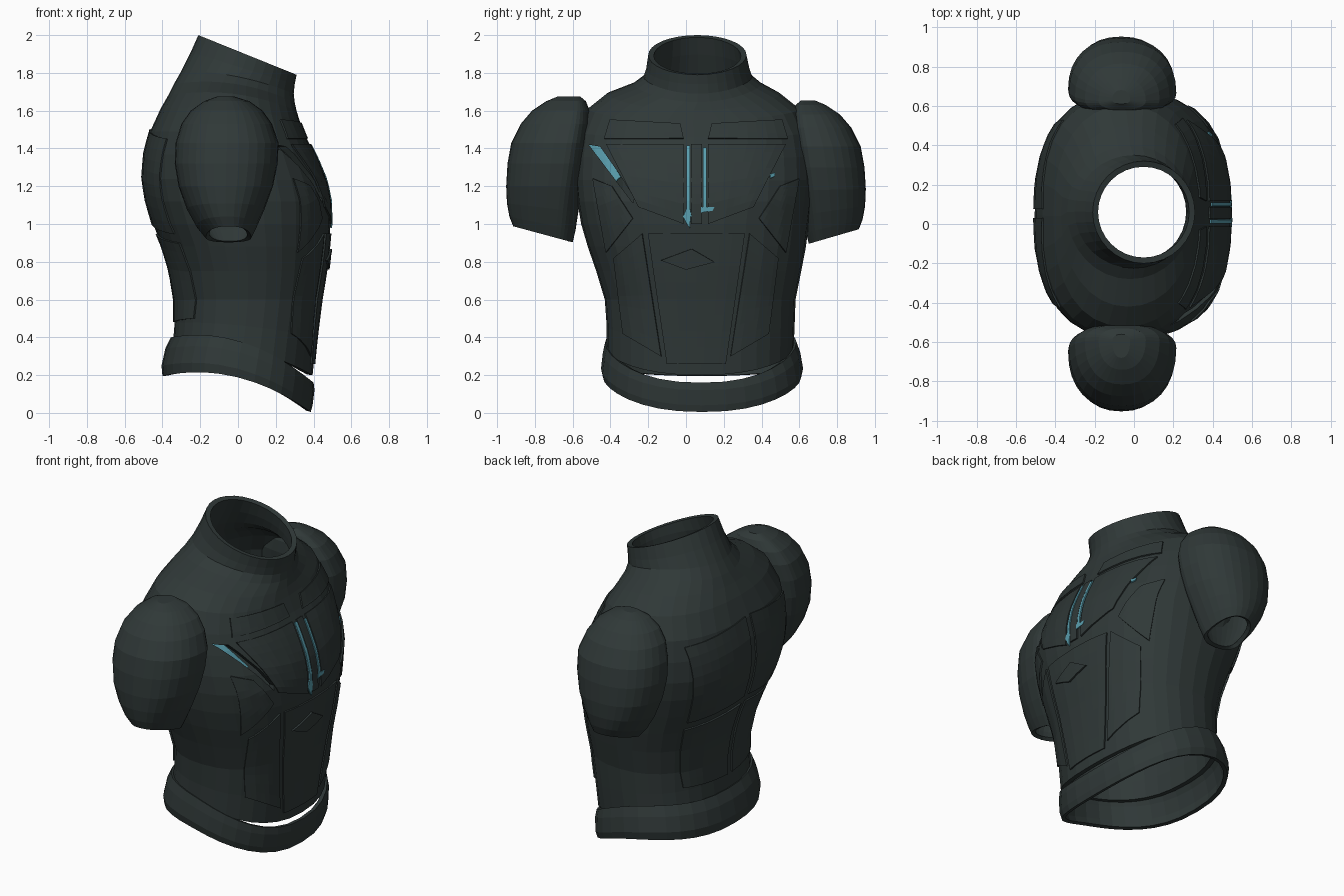
import bpy, bmesh, math
from mathutils import Vector
from mathutils.bvhtree import BVHTree

if "Cube" in bpy.data.objects:
    bpy.data.objects.remove(bpy.data.objects["Cube"])

def material(name, col):
    m = bpy.data.materials.new(name)
    m.diffuse_color = (*col, 1)
    m.use_nodes = True
    m.node_tree.nodes["Principled BSDF"].inputs["Base Color"].default_value = m.diffuse_color
    return m

DARK = material("dark green grey", (0.029, 0.040, 0.039))
TEAL = material("teal", (0.10, 0.34, 0.42))
SEG = 32
MID = 0.06  # y of the torso's centre line

def finish(name, bm, mat, thick=0.0, offset=-1):
    me = bpy.data.meshes.new(name)
    bm.to_mesh(me)
    bm.free()
    ob = bpy.data.objects.new(name, me)
    bpy.context.collection.objects.link(ob)
    me.materials.append(mat)
    if thick:
        s = ob.modifiers.new("thickness", 'SOLIDIFY')
        s.thickness, s.offset = thick, offset
    return ob

def spow(v, e):
    return math.copysign(abs(v) ** e, v)

def loft(rings, cap=False, wide=0.5):
    """rings: back x, back z, front x, front z, y min, y max, sag, squareness
    wide: where between y min and y max the section is widest"""
    bm = bmesh.new()
    rows = []
    for xb, zb, xf, zf, y0, y1, sag, sq in rings:
        row = []
        for i in range(SEG):
            a = 2 * math.pi * i / SEG
            u, v = spow(math.cos(a), 2 / sq), spow(math.sin(a), 2 / sq)
            z = zb + (zf - zb) * (u + 1) / 2 + sag * (1 - u * u)
            yc = y0 + (y1 - y0) * wide
            y = yc + v * ((y1 - yc) if v > 0 else (yc - y0))
            row.append(bm.verts.new(((xb + xf) / 2 + u * (xf - xb) / 2, y, z)))
        rows.append(row)
    for r, s in zip(rows, rows[1:]):
        for i in range(SEG):
            j = (i + 1) % SEG
            bm.faces.new((r[i], r[j], s[j], s[i]))
    if cap:
        bm.faces.new(rows[-1])
    bm.normal_update()
    return bm

# torso shell with shoulders and slanted collar
torso = loft([
    (-.345, .365, .395, .20, -.42, .57, .06, 2.3),
    (-.335, .48, .415, .40, -.42, .575, .02, 2.3),
    (-.335, .60, .44, .60, -.43, .58, 0, 2.3),
    (-.36, .75, .465, .75, -.475, .61, 0, 2.3),
    (-.40, .88, .48, .88, -.52, .635, 0, 2.35),
    (-.45, 1.0, .49, 1.0, -.555, .65, 0, 2.4),
    (-.485, 1.12, .488, 1.12, -.575, .665, 0, 2.5),
    (-.505, 1.24, .465, 1.23, -.585, .675, 0, 2.5),
    (-.495, 1.37, .415, 1.35, -.58, .67, 0, 2.5),
    (-.465, 1.49, .36, 1.46, -.565, .65, .01, 2.5),
    (-.41, 1.61, .325, 1.55, -.52, .60, .03, 2.3),
    (-.37, 1.68, .31, 1.60, -.42, .50, .05, 2.1),
    (-.34, 1.74, .30, 1.645, -.28, .40, .05, 2),
    (-.30, 1.81, .295, 1.69, -.225, .35, .03, 2),
    (-.25, 1.91, .30, 1.74, -.21, .335, 0, 2),
    (-.21, 2.0, .31, 1.79, -.20, .32, 0, 2),
])
surface = BVHTree.FromBMesh(torso)
# arm openings under the shoulder guards
holes = []
for f in torso.faces:
    c = f.calc_center_median()
    if abs(c.y - .05) > .42 and ((c.x + .06) / .16) ** 2 + ((c.z - 1.32) / .2) ** 2 < 1:
        holes.append(f)
bmesh.ops.delete(torso, geom=holes, context='FACES')
shell = finish("torso_shell", torso, DARK, .03)

# diagonal slot cut through the right side of the chest
bm = bmesh.new()
SLOT = [(-.515, 1.42), (-.28, 1.11), (-.275, 1.14), (-.35, 1.26), (-.455, 1.41)]
f = bm.faces.new([bm.verts.new((.05, y, z)) for y, z in SLOT])
ext = bmesh.ops.extrude_face_region(bm, geom=[f])
for v in ext["geom"]:
    if isinstance(v, bmesh.types.BMVert):
        v.co.x = .7
bmesh.ops.recalc_face_normals(bm, faces=bm.faces)
cutter = finish("slot_cutter", bm, DARK)
cutter.hide_render = True
cutter.hide_viewport = True
cut = shell.modifiers.new("slot", 'BOOLEAN')
cut.operation, cut.object = 'DIFFERENCE', cutter

# hem belt
finish("hem_belt", loft([
    (-.40, .195, .385, .005, -.44, .61, .09, 2.3),
    (-.405, .25, .395, .04, -.45, .62, .09, 2.3),
    (-.385, .34, .405, .12, -.44, .605, .09, 2.3),
    (-.355, .40, .40, .16, -.428, .585, .095, 2.3),
]), DARK, .025)

# shoulder guards: z, x min, x max, outer y, inner y
GUARD = [(.93, -.17, .07, .915, .60), (.99, -.22, .10, .935, .585),
         (1.08, -.27, .14, .948, .57), (1.2, -.315, .185, .952, .55),
         (1.32, -.335, .21, .945, .53), (1.43, -.33, .215, .925, .515),
         (1.53, -.30, .18, .875, .505), (1.60, -.25, .13, .815, .51),
         (1.65, -.18, .06, .74, .53), (1.675, -.11, -.02, .68, .56)]
for side, name in ((-1, "right"), (1, "left")):
    rings = []
    for z, x0, x1, yo, yi in GUARD:
        if side > 0:
            z, yi = z - .02, yi + .05
        ys = sorted((side * yo, side * yi))
        rings.append((x0, z, x1, z, ys[0], ys[1], 0, 2.25))
    bm = loft(rings, cap=True, wide=.5 - side * .22)
    for v in bm.verts:  # lower rim rises towards the outside
        if v.co.z < 1.2:
            v.co.z += (abs(v.co.y) - .7) * .25 * (1.2 - v.co.z) / .25
    finish(name + "_shoulder_guard", bm, DARK, .025)

def plate(name, corners, lift=.01, thick=.02, mat=DARK, face=1, n=8):
    """Grid over four (y, z) corners, projected on to the torso's front or back."""
    a, b, c, d = (Vector(p) for p in corners)
    bm = bmesh.new()
    grid = []
    for i in range(n + 1):
        row = []
        for j in range(n + 1):
            s, t = i / n, j / n
            p = a.lerp(b, s).lerp(d.lerp(c, s), t)
            hit, nor, *_ = surface.ray_cast(Vector((2 * face, p.x, p.y)), Vector((-face, 0, 0)))
            if hit is None:
                hit, nor, *_ = surface.find_nearest(Vector((.2 * face, p.x, p.y)))
            if lift < -.02:  # recessed plates move straight back
                nor = Vector((face, 0, 0))
            row.append(bm.verts.new(hit + nor * lift))
        grid.append(row)
    for i in range(n):
        for j in range(n):
            bm.faces.new((grid[i][j], grid[i][j + 1], grid[i + 1][j + 1], grid[i + 1][j]))
    finish(name, bm, mat, thick, 0)

# paired armour plates on chest, flanks and back
PAIRS = [
    ("chest_plate", [(-.42, 1.42), (-.012, 1.42), (-.012, 1.0), (-.25, 1.09)], 1),
    ("collar_plate", [(-.40, 1.55), (-.03, 1.53), (-.012, 1.45), (-.43, 1.45)], 1),
    ("flank_plate", [(-.49, 1.24), (-.39, 1.20), (-.28, 1.03), (-.42, .85)], 1),
    ("side_belly_plate", [(-.38, .82), (-.23, .95), (-.13, .30), (-.33, .42)], 1),
    ("shoulder_blade_plate", [(-.42, 1.45), (.03, 1.5), (.03, 1.0), (-.36, .95)], -1),
    ("lower_back_plate", [(-.36, .9), (.03, .95), (.03, .48), (-.30, .5)], -1),
]
for name, pts, face in PAIRS:
    plate("right_" + name, pts, .003, .012, face=face)
    plate("left_" + name, [(2 * MID - .015 - y, z) for y, z in pts], .003, .012, face=face)

# belly, breastbone and crest plates
plate("belly_plate", [(-.20, .95), (.31, .95), (.21, .26), (-.10, .26)], .003, .012)
plate("breastbone_plate", [(.028, 1.42), (.085, 1.42), (.085, 1.0), (.028, 1.0)], .003, .012)
plate("belly_crest", [(-.13, .81), (.03, .87), (.15, .80), (0, .76)], lift=.01, n=4)

# teal light strips; the diagonal one sits deep inside the slot
STRIPS = [
    [(.002, 1.41), (.022, 1.41), (.022, 1.08), (.002, 1.08)],
    [(.002, 1.08), (.022, 1.08), (.030, 1.04), (-.015, 1.04)],
    [(-.015, 1.04), (.025, 1.04), (.02, .98), (.005, 1.0)],
    [(.090, 1.40), (.108, 1.40), (.108, 1.09), (.090, 1.09)],
    [(.08, 1.09), (.15, 1.09), (.14, 1.07), (.08, 1.06)],
    [(-.52, 1.43), (-.45, 1.42), (-.345, 1.25), (-.375, 1.22)],
    [(.44, 1.26), (.465, 1.27), (.465, 1.25), (.445, 1.24)],
]
for k, pts in enumerate(STRIPS):
    plate(f"light_strip_{k + 1}", pts, -.08 if k == 5 else .007, .008, TEAL)
